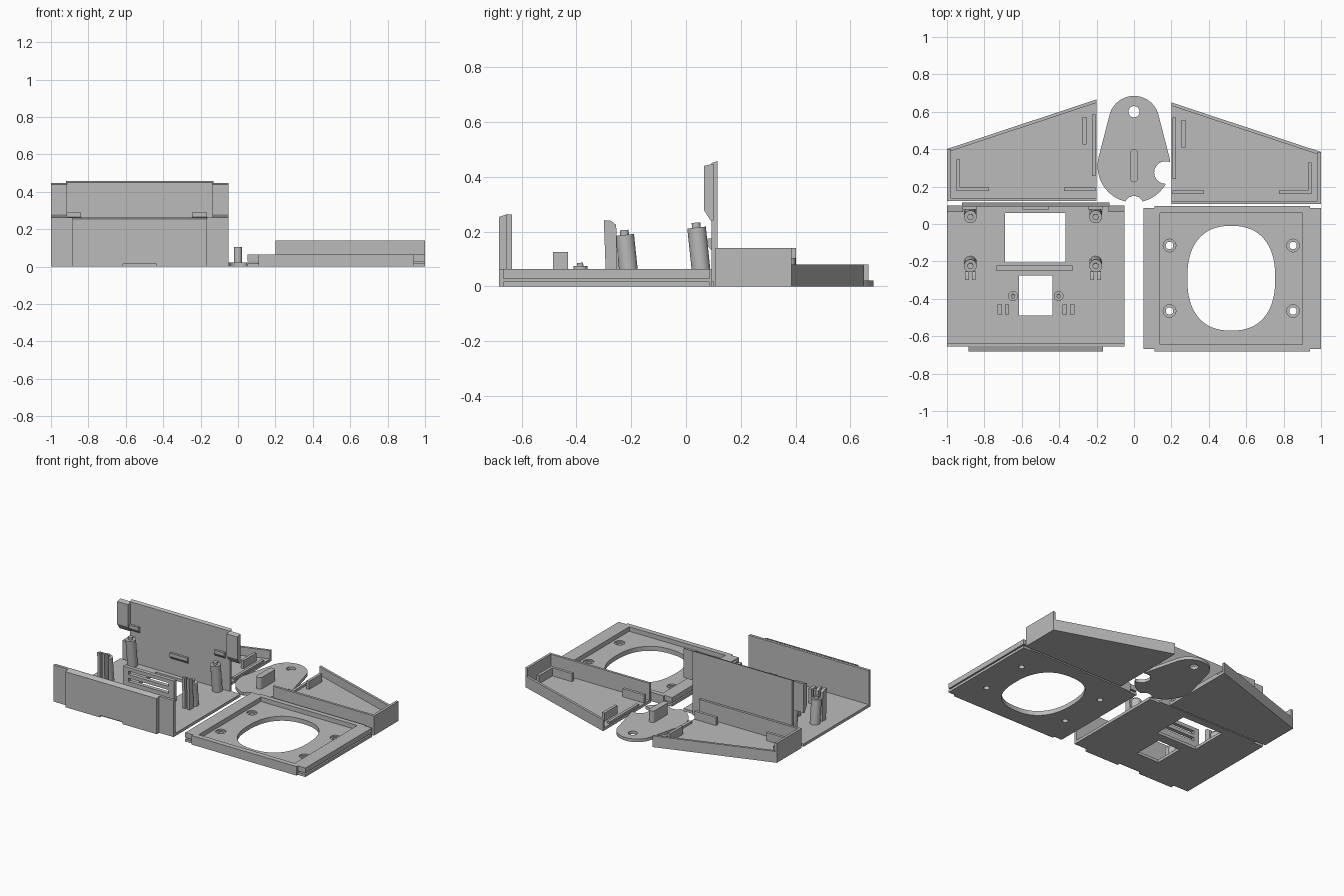
import bpy, bmesh, math
from mathutils import Vector

cube = bpy.data.objects.get("Cube")
if cube:
    bpy.data.objects.remove(cube, do_unlink=True)

grey = bpy.data.materials.new("light grey plastic")
grey.use_nodes = True
GREY = (0.5, 0.5, 0.5, 1)
grey.diffuse_color = GREY
grey.node_tree.nodes["Principled BSDF"].inputs["Base Color"].default_value = GREY


def finish(name, bm):
    bmesh.ops.recalc_face_normals(bm, faces=bm.faces)
    mesh = bpy.data.meshes.new(name)
    bm.to_mesh(mesh)
    bm.free()
    mesh.materials.append(grey)
    obj = bpy.data.objects.new(name, mesh)
    bpy.context.collection.objects.link(obj)
    return obj


def prism(name, pts, a, b, axis="z"):
    """Extrude an outline from a to b, along z (points are x, y) or x (points are y, z)."""
    bm = bmesh.new()
    place = (lambda p, t: (p[0], p[1], t)) if axis == "z" else (lambda p, t: (t, p[0], p[1]))
    low = [bm.verts.new(place(p, a)) for p in pts]
    high = [bm.verts.new(place(p, b)) for p in pts]
    bm.faces.new(low)
    bm.faces.new(high)
    n = len(pts)
    for i in range(n):
        j = (i + 1) % n
        bm.faces.new((low[i], low[j], high[j], high[i]))
    return finish(name, bm)


def box(name, x0, x1, y0, y1, z0, z1):
    return prism(name, [(x0, y0), (x1, y0), (x1, y1), (x0, y1)], z0, z1)


def rod(name, start, end, radius):
    start, end = Vector(start), Vector(end)
    bm = bmesh.new()
    bmesh.ops.create_cone(bm, cap_ends=True, segments=32, radius1=radius,
                          radius2=radius, depth=(end - start).length)
    obj = finish(name, bm)
    obj.location = (start + end) / 2
    obj.rotation_euler = (end - start).to_track_quat("Z", "Y").to_euler()
    smooth(obj)
    return obj


def smooth(obj):
    bpy.ops.object.select_all(action="DESELECT")
    obj.select_set(True)
    bpy.context.view_layer.objects.active = obj
    bpy.ops.object.shade_smooth_by_angle(angle=math.radians(30))


def cut(obj, cutters):
    bpy.context.view_layer.objects.active = obj
    for c in cutters:
        mod = obj.modifiers.new("cut", "BOOLEAN")
        mod.operation, mod.solver, mod.object = "DIFFERENCE", "EXACT", c
        bpy.ops.object.modifier_apply(modifier=mod.name)
        bpy.data.objects.remove(c, do_unlink=True)


def arc(cx, cy, r, a0, a1, n=24):
    angles = [math.radians(a0 + (a1 - a0) * i / n) for i in range(n + 1)]
    return [(cx + r * math.cos(a), cy + r * math.sin(a)) for a in angles]


# Base floor with two windows
MID = -0.525
floor = box("base_floor", -1, -0.05, -0.655, 0.1, 0, 0.02)
cut(floor, [box("cutter", -0.69, -0.365, -0.205, 0.06, -1, 1),
            box("cutter", -0.615, -0.435, -0.49, -0.275, -1, 1)])

# Front wall with a raised centre panel
box("front_wall", -1, -0.05, -0.655, -0.635, 0, 0.262)
panel = prism("front_wall_panel", [(-0.682, 0), (-0.652, 0), (-0.652, 0.264), (-0.682, 0.254)],
              -0.885, -0.165, "x")
cut(panel, [box("cutter", -0.615, -0.435, -0.7, -0.66, -1, 0.015)])

# Rear wall with wings and snap bumps
prism("rear_wall", [(0.093, 0), (0.115, 0), (0.115, 0.458), (0.093, 0.45)], -0.92, -0.13, "x")
wing = [(0.065, 0.28), (0.09, 0.24), (0.1, 0.24), (0.1, 0.448), (0.065, 0.44)]
for side, x0 in (("right", -1), ("left", -0.135)):
    prism(side + "_rear_wing", wing, x0, x0 + 0.085, "x")
bump = [(0.094, -0.03), (0.094, 0.015), (0.078, 0.015), (0.078, -0.01)]
for name, x, z, half in (("right", -0.88, 0.275, 0.04), ("left", -0.205, 0.275, 0.04),
                         ("centre", MID, 0.16, 0.07)):
    prism(name + "_snap_bump", [(p, q + z) for p, q in bump], x - half, x + half, "x")

# Tilted screw posts, clips, cable blocks and bosses on both sides of the base
clip = [(-0.292, 0.02), (-0.25, 0.02), (-0.255, 0.225), (-0.275, 0.24), (-0.3, 0.242)]
for side, s in (("right", -1), ("left", 1)):
    x = MID - 0.015 + s * 0.335
    for row, y, top in (("rear", 0.06, 0.215), ("front", -0.205, 0.188)):
        rod(f"{side}_{row}_post", (x, y, 0.01), (x, y - 0.1 * top, top), 0.034)
        rod(f"{side}_{row}_post_pin", (x, y - 0.1 * top, top - 0.01),
            (x, y - 0.1 * top - 0.002, top + 0.018), 0.016)
    for k in (-1, 1):
        prism(f"{side}_clip_leg", clip, x + k * 0.018 - 0.01, x + k * 0.018 + 0.01, "x")
        bx = MID + s * 0.174 + k * 0.02
        box(f"{side}_cable_block", bx - 0.012, bx + 0.012, -0.485, -0.43, 0.01, 0.125)
    bx = MID + s * 0.122
    rod(f"{side}_boss", (bx, -0.385, 0.01), (bx, -0.385, 0.075), 0.026)
    rod(f"{side}_boss_pin", (bx, -0.385, 0.07), (bx, -0.387, 0.086), 0.011)

# Slotted cross plate
plate = box("cross_plate", -0.735, -0.33, -0.25, -0.222, 0.01, 0.17)
cut(plate, [box("cutter", -0.69, -0.375, -0.3, -0.2, z, z + 0.025) for z in (0.07, 0.12)])

# Screen bezel: rim, recess, oval opening and screw holes
frame = box("bezel_frame", 0.11, 0.94, -0.682, 0.095, 0, 0.064)
cx, cy = 0.52, -0.29


def bulge(v):
    return math.copysign(abs(v) ** 0.84, v)


oval = [(cx + 0.235 * bulge(math.cos(t)), cy + 0.28 * bulge(math.sin(t)))
        for t in (2 * math.pi * i / 64 for i in range(64))]
cut(frame, [box("cutter", 0.14, 0.9, -0.645, 0.06, 0.032, 1), prism("cutter", oval, -1, 1)])
screws = [(x, y) for x in (0.19, 0.85) for y in (-0.115, -0.465)]
cut(frame, [prism("cutter", arc(x, y, 0.02, 0, 345, 23), -1, 1) for x, y in screws])
cut(frame, [prism("cutter", arc(x, y, 0.034, 0, 345, 23), 0.022, 1) for x, y in screws])
smooth(frame)
for side, x0, x1 in (("right", 0.05, 0.112), ("left", 0.938, 1)):
    box(side + "_bezel_rail", x0, x1, -0.667, 0.085, 0.028, 0.064)
    box(side + "_bezel_flange", x0, x1, -0.667, 0.085, 0, 0.018)

# Mirrored tapered side trays with locating ribs
for side, s, dy in (("left", 1, 0), ("right", -1, 0.016)):
    def part(name, pts, z0, z1):
        prism(f"{side}_tray_{name}", [(s * x, y + dy) for x, y in pts], z0, z1)

    def rib(name, x0, x1, y0, y1, z1):
        part(name, [(x0, y0), (x1, y0), (x1, y1), (x0, y1)], 0.01, z1)

    part("floor", [(0.2, 0.107), (1, 0.107), (1, 0.385), (0.2, 0.65)], 0, 0.02)
    part("slanted_wall", [(1, 0.385), (0.2, 0.65), (0.2, 0.632), (1, 0.367)], 0, 0.08)
    rib("front_wall", 0.2, 1, 0.107, 0.124, 0.14)
    rib("outer_wall", 0.982, 1, 0.107, 0.385, 0.14)
    rib("inner_lip", 0.205, 0.225, 0.24, 0.57, 0.035)
    rib("inner_rib", 0.255, 0.275, 0.41, 0.555, 0.078)
    rib("front_rib", 0.205, 0.375, 0.16, 0.18, 0.078)
    rib("corner_rib_long", 0.775, 0.95, 0.16, 0.18, 0.078)
    rib("corner_rib_side", 0.93, 0.95, 0.16, 0.33, 0.078)

# Teardrop pivot plate with a finger fin
lean = math.degrees(math.asin(0.06 / 0.245))
teardrop = arc(0, 0.55, 0.135, lean, 180 - lean) + arc(0, 0.31, 0.195, 180 - lean, 360 + lean, 40)
pivot = prism("pivot_plate", teardrop, 0, 0.022)
cut(pivot, [prism("cutter", arc(x, y, r, 0, 350, 35), -1, 1)
            for x, y, r in ((0, 0.6, 0.03), (0.168, 0.275, 0.06), (0, 0.1, 0.05))])
smooth(pivot)
fin = arc(0.245, 0.0, 0.022, 90, 270, 12) + arc(0.378, 0.0, 0.022, -90, 90, 12)
fin = prism("pivot_fin", [(-q, p) for p, q in fin], 0.01, 0.104)
smooth(fin)
